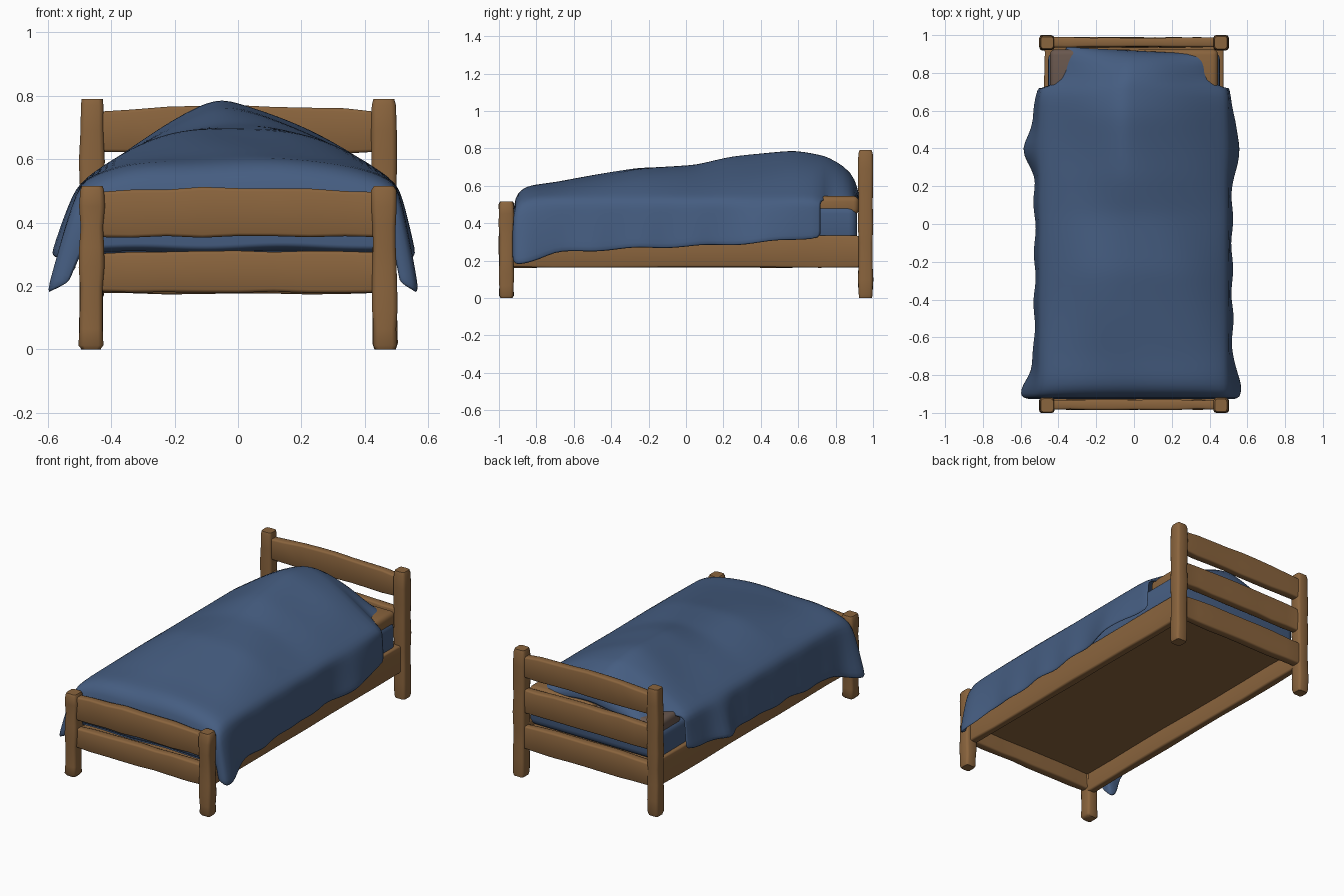
import bpy, bmesh, math, random
from mathutils import Vector

random.seed(4)
if "Cube" in bpy.data.objects:
    bpy.data.objects.remove(bpy.data.objects["Cube"])


def material(name, rgb):
    m = bpy.data.materials.new(name)
    m.use_nodes = True
    m.diffuse_color = (*rgb, 1)
    m.node_tree.nodes["Principled BSDF"].inputs["Base Color"].default_value = (*rgb, 1)
    return m


WOOD = material("warm wood", (0.255, 0.128, 0.047))
BLUE = material("blue cloth", (0.06, 0.11, 0.22))
LINEN = material("grey brown linen", (0.14, 0.095, 0.075))


def finish(bm, name, mat, angle=50):
    mesh = bpy.data.meshes.new(name)
    bm.to_mesh(mesh)
    bm.free()
    ob = bpy.data.objects.new(name, mesh)
    bpy.context.collection.objects.link(ob)
    mesh.materials.append(mat)
    bpy.ops.object.select_all(action="DESELECT")
    ob.select_set(True)
    bpy.context.view_layer.objects.active = ob
    bpy.ops.object.shade_smooth_by_angle(angle=math.radians(angle))
    return ob


def timber(name, start, end, a, b, wide, high, bow=0.0, wobble=0.003, taper=0.85):
    """Hand-hewn beam: chamfered section swept from start to end; a, b span the section."""
    start, end, a, b = map(Vector, (start, end, a, b))
    w, h = wide / 2, high / 2
    c = min(w, h) * 0.4
    quarter = [(w, h - c), (w - c * 0.3, h - c * 0.3), (w - c, h)]
    section = quarter + [(-x, y) for x, y in reversed(quarter)]
    section += [(-x, -y) for x, y in section]
    bm = bmesh.new()
    rings = []
    stations = [0, 0.025] + [i / 8 for i in range(1, 8)] + [0.975, 1]
    for t in stations:
        k = taper if t in (0, 1) else 1
        centre = start.lerp(end, t)
        lift = bow * math.sin(math.pi * t)
        kw = k + random.uniform(-wobble, wobble) / w
        kh = k + random.uniform(-wobble, wobble) / h
        rings.append([bm.verts.new(centre + a * x * kw + b * (y * kh + (lift if y > 0 else 0)))
                      for x, y in section])
    n = len(section)
    for r, s in zip(rings, rings[1:]):
        for i in range(n):
            bm.faces.new((r[i], r[(i + 1) % n], s[(i + 1) % n], s[i]))
    bm.faces.new(rings[0])
    bm.faces.new(rings[-1])
    bmesh.ops.recalc_face_normals(bm, faces=bm.faces)
    return finish(bm, name, WOOD)


def soft_box(name, size, centre, mat, radius, segments=4):
    bm = bmesh.new()
    bmesh.ops.create_cube(bm, size=1)
    bmesh.ops.scale(bm, vec=size, verts=bm.verts)
    bmesh.ops.translate(bm, vec=centre, verts=bm.verts)
    if radius:
        bmesh.ops.bevel(bm, geom=bm.edges[:], offset=radius, segments=segments,
                        affect="EDGES", profile=0.5)
    return finish(bm, name, mat)


X, Y, Z = (1, 0, 0), (0, 1, 0), (0, 0, 1)

# Posts and side rails
for side, sx in (("left", 1), ("right", -1)):
    for end, y, top in (("foot", -0.96, 0.515), ("head", 0.96, 0.79)):
        timber(f"{end}_post_{side}", (sx * 0.464, y, 0), (sx * 0.46, y, top), X, Y, 0.076, 0.078)
    timber(f"side_rail_{side}", (sx * 0.45, -0.95, 0.248), (sx * 0.45, 0.95, 0.248),
           X, Z, 0.05, 0.17, taper=1)

# Cross rails: y, bottom, top, crown of the upper edge
cross_rails = {
    "foot_rail_lower": (-0.957, 0.18, 0.305, 0.005),
    "foot_rail_upper": (-0.957, 0.355, 0.495, 0.016),
    "head_rail_lower": (0.962, 0.175, 0.32, 0.008),
    "head_rail_middle": (0.962, 0.4, 0.545, 0.01),
    "head_rail_upper": (0.962, 0.62, 0.752, 0.016),
}
for name, (y, low, high, bow) in cross_rails.items():
    mid = (low + high) / 2
    timber(name, (-0.45, y, mid), (0.45, y, mid), Y, Z, 0.05, high - low, bow, taper=1)

# Base board set up between the rails, mattress, and the two cushions under the flap
soft_box("base_board", (0.88, 1.89, 0.02), (0, 0, 0.285), WOOD, 0)
soft_box("mattress", (0.91, 1.83, 0.2), (0, 0, 0.395), BLUE, 0.045)
soft_box("cushion_left", (0.44, 0.25, 0.1), (0.225, 0.8, 0.495), WOOD, 0.03)
soft_box("cushion_right", (0.44, 0.25, 0.1), (-0.225, 0.8, 0.495), LINEN, 0.03)

# Blanket stations: y, ridge height, shoulder height, hem height, hem flare, half width
STATIONS = [
    (-0.93, 0.30, 0.30, 0.21, 0.03, 0.49),
    (-0.924, 0.50, 0.46, 0.185, 0.075, 0.5),
    (-0.9, 0.56, 0.5, 0.18, 0.09, 0.5),
    (-0.85, 0.595, 0.52, 0.19, 0.09, 0.5),
    (-0.78, 0.605, 0.525, 0.21, 0.045, 0.5),
    (-0.7, 0.615, 0.525, 0.24, 0.03, 0.5),
    (-0.25, 0.70, 0.525, 0.265, 0.025, 0.5),
    (0.05, 0.712, 0.525, 0.275, 0.025, 0.5),
    (0.25, 0.755, 0.525, 0.285, 0.03, 0.5),
    (0.4, 0.772, 0.525, 0.295, 0.085, 0.5),
    (0.55, 0.792, 0.525, 0.31, 0.035, 0.5),
    (0.62, 0.792, 0.525, 0.315, 0.025, 0.5),
    (0.725, 0.772, 0.525, 0.32, 0.02, 0.495),
    (0.755, 0.764, 0.53, 0.32, 0.02, 0.39),
    (0.85, 0.71, 0.53, 0.32, 0.02, 0.385),
    (0.905, 0.64, 0.52, 0.32, 0.02, 0.385),
    (0.922, 0.55, 0.51, 0.32, 0.02, 0.385),
]


def blanket_point(u, station):
    """u within -1..1 crosses the top; beyond that it runs down the side drape."""
    y, ridge, shoulder, hem, flare, half = station
    s = math.copysign(1, u)
    if abs(u) <= 1:
        rise = min(1, max(0, (y + 0.9) / 1.5))
        crest = -0.13 * rise
        t = abs(u - crest) / (1 - crest if u > crest else 1 + crest)
        steepest = 1.45 if u > crest else 1.15
        # a flat top at the foot gathers into a tent at the head
        power = steepest + (4 - steepest) * (1 - rise) ** 1.7
        z = shoulder + (ridge - shoulder) * (1 - t ** power)
        z += 0.005 * math.sin(7 * y + 6 * u) * (1 - u * u)
        flap = max(0, y - 0.74) / 0.18
        return Vector((u * half + 0.02 * min(1, flap), y - 0.02 * u * flap, z))
    d = abs(u) - 1
    fold = 0.01 * math.sin(24 * y + s) * d
    return Vector((s * (half + flare * (1 - 0.12 * s) * d ** 0.8 + fold), y,
                   shoulder + (hem - shoulder) * d + 0.006 * d * math.sin(17 * y)))


rows = [STATIONS[0]]
for p, q in zip(STATIONS, STATIONS[1:]):
    steps = max(1, round((q[0] - p[0]) / 0.07))
    rows += [tuple(a + (b - a) * i / steps for a, b in zip(p, q)) for i in range(1, steps + 1)]
columns = [i / 10 for i in range(-20, 21) if abs(i) <= 10 or i % 2 == 0]

bm = bmesh.new()
grid = [[bm.verts.new(blanket_point(u, r)) for u in columns] for r in rows]
for j in range(len(rows) - 1):
    for i in range(len(columns) - 1):
        # the sides stop short of the headboard, leaving only the flap on top
        if rows[j][0] > 0.72 and abs(columns[i] + columns[i + 1]) > 2:
            continue
        bm.faces.new((grid[j][i], grid[j][i + 1], grid[j + 1][i + 1], grid[j + 1][i]))
bmesh.ops.delete(bm, geom=[v for v in bm.verts if not v.link_faces], context="VERTS")
blanket = finish(bm, "blanket", BLUE, 80)
thick = blanket.modifiers.new("thickness", "SOLIDIFY")
thick.thickness = 0.014
thick.offset = -1
smooth = blanket.modifiers.new("softness", "SUBSURF")
smooth.levels = smooth.render_levels = 1
